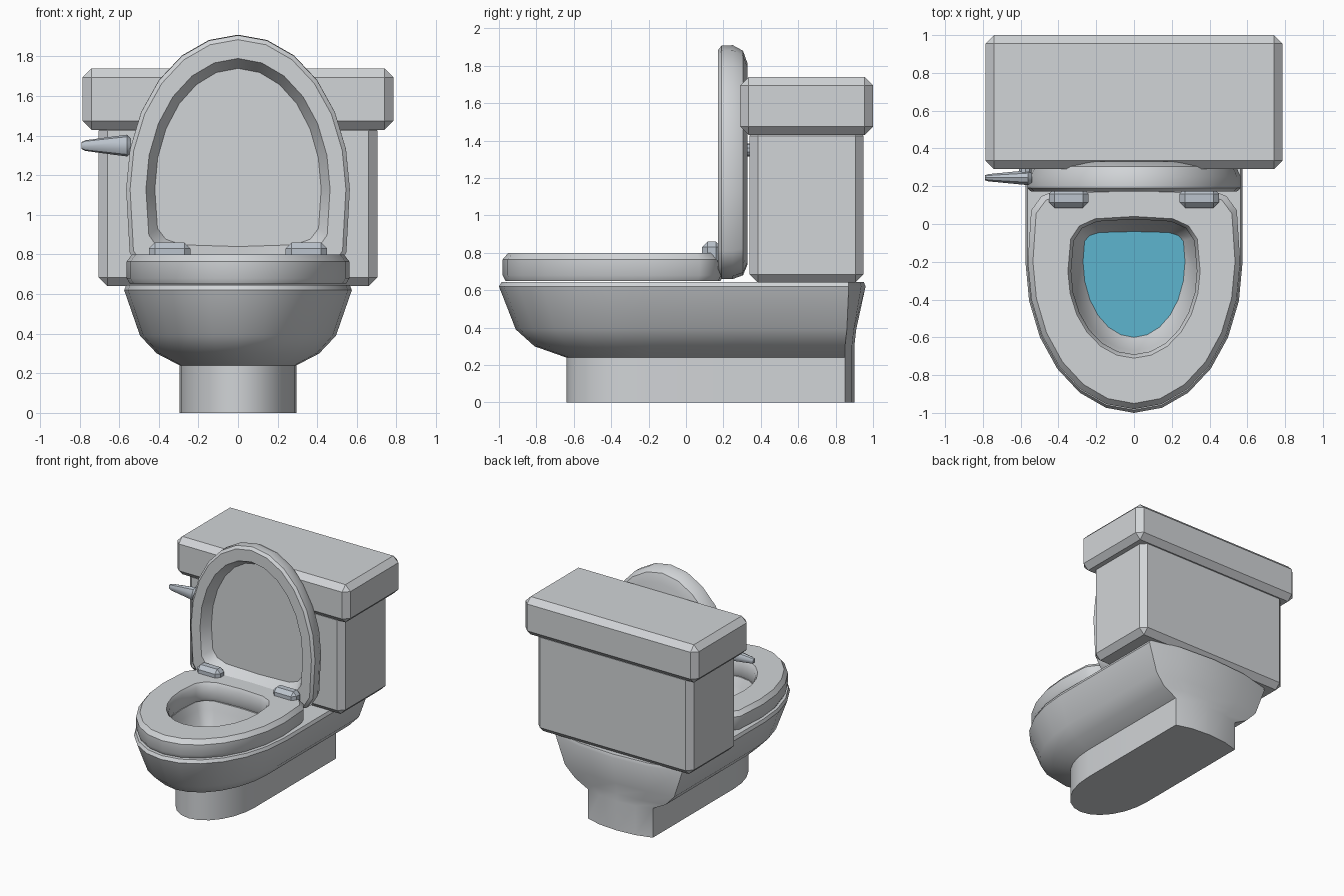
import bpy, bmesh, math

if "Cube" in bpy.data.objects:
    bpy.data.objects.remove(bpy.data.objects["Cube"])


def material(name, rgb):
    m = bpy.data.materials.new(name)
    m.diffuse_color = (*rgb, 1)
    m.use_nodes = True
    m.node_tree.nodes["Principled BSDF"].inputs["Base Color"].default_value = m.diffuse_color
    return m


CERAMIC = material("ceramic grey", (0.64, 0.66, 0.68))
METAL = material("metal blue grey", (0.50, 0.55, 0.61))
WATER = material("water blue", (0.11, 0.46, 0.62))
N, M = 6, 4  # segments in the front and back quarters of an outline


def mirror(half):
    """Close a half outline (front centre to back centre) across x = 0."""
    return half + [(-x, y) for x, y in half[-2:0:-1]]


def front_arc(w, yf, ym):
    return [(w * math.sin(a), ym - (ym - yf) * math.cos(a))
            for a in (math.pi / 2 * i / N for i in range(N + 1))]


def egg(w, yf, ym, yb, p=0.4):
    """Elliptical front, squarish back."""
    back = []
    for i in range(1, M):
        a = math.pi / 2 * i / M
        back.append((w * math.cos(a) ** p, ym + (yb - ym) * math.sin(a) ** p))
    return mirror(front_arc(w, yf, ym) + back + [(0, yb)])


def pedestal(w, yf, yc, yb):
    """Elliptical front, straight sides, slightly bowed back."""
    back = [(w, 0.3), (w, yc), (w * 0.55, yc + (yb - yc) * 0.75), (0, yb)]
    return mirror(front_arc(w, yf, -0.2) + back)


def at_z(outline, z):
    return [(x, y, z) for x, y in outline]


def loft(name, rings, mat, closed=False, smooth=35):
    """Skin equal-length rings; cap the ends, or join last to first."""
    bm = bmesh.new()
    vs = [[bm.verts.new(c) for c in r] for r in rings]
    n = len(vs[0])
    pairs = list(zip(vs, vs[1:])) + ([(vs[-1], vs[0])] if closed else [])
    for a, b in pairs:
        for i in range(n):
            j = (i + 1) % n
            bm.faces.new((a[i], a[j], b[j], b[i]))
    if not closed:
        bm.faces.new(vs[0])
        if len(vs) > 1:
            bm.faces.new(vs[-1])
    bmesh.ops.recalc_face_normals(bm, faces=bm.faces)
    me = bpy.data.meshes.new(name)
    bm.to_mesh(me)
    bm.free()
    me.materials.append(mat)
    ob = bpy.data.objects.new(name, me)
    bpy.context.collection.objects.link(ob)
    bpy.ops.object.select_all(action='DESELECT')
    ob.select_set(True)
    bpy.context.view_layer.objects.active = ob
    bpy.ops.object.shade_smooth_by_angle(angle=math.radians(smooth))
    return ob


def box(name, lo, hi, bevel, mat):
    bpy.ops.mesh.primitive_cube_add(
        size=1, location=[(a + b) / 2 for a, b in zip(lo, hi)])
    ob = bpy.context.object
    ob.name = name
    ob.scale = [b - a for a, b in zip(lo, hi)]
    bpy.ops.object.transform_apply(location=False, rotation=False, scale=True)
    mod = ob.modifiers.new("chamfer", 'BEVEL')
    mod.width, mod.segments = bevel, 1
    ob.data.materials.append(mat)
    return ob


# Bowl: foot, flared outside, rim, deck, then the hollow inside
outside = [(0.295, -0.64, 0.85, 0.90, 0.0), (0.295, -0.64, 0.85, 0.90, 0.24),
           (0.41, -0.81, 0.85, 0.90, 0.30), (0.495, -0.91, 0.86, 0.91, 0.39),
           (0.575, -1.0, 0.87, 0.96, 0.62), (0.565, -0.985, 0.87, 0.95, 0.645)]
inside = [(0.345, -0.70, -0.25, 0.03, 0.645), (0.325, -0.67, -0.24, 0.01, 0.58),
          (0.27, -0.60, -0.20, -0.04, 0.40), (0.15, -0.45, -0.20, -0.08, 0.30)]
loft("bowl", [at_z(pedestal(*r[:4]), r[4]) for r in outside] +
     [at_z(egg(*r[:4]), r[4]) for r in inside], CERAMIC)
loft("water", [at_z(egg(0.27, -0.60, -0.20, -0.04), 0.402)], WATER)

# Seat ring
seat = [(0.545, -0.965, 0.185, 0.65), (0.562, -0.98, 0.20, 0.68),
        (0.562, -0.98, 0.20, 0.765), (0.535, -0.95, 0.175, 0.80)]
hole = [(0.35, -0.71, 0.04, 0.80), (0.333, -0.69, 0.025, 0.77),
        (0.333, -0.69, 0.025, 0.68), (0.345, -0.70, 0.035, 0.65)]
loft("seat", [at_z(egg(w, f, -0.2, b), z) for w, f, b, z in seat] +
     [at_z(egg(w, f, -0.25, b, 0.55), z) for w, f, b, z in hole],
     CERAMIC, closed=True)

# Raised lid, from its back face round to the recessed front panel
lid = [(0.47, -0.88, 0.19, 0.33), (0.54, -0.95, 0.25, 0.305),
       (0.565, -0.98, 0.27, 0.25), (0.565, -0.977, 0.27, 0.19),
       (0.545, -0.955, 0.255, 0.172), (0.465, -0.86, 0.14, 0.172),
       (0.42, -0.81, 0.09, 0.255)]
loft("raised_lid", [[(x, d, 0.93 - y) for x, y in egg(w, f, -0.2, b)]
                    for w, f, b, d in lid], CERAMIC)

# Tank and its cover
box("tank", (-0.705, 0.34, 0.64), (0.705, 0.95, 1.47), 0.045, CERAMIC)
box("tank_cover", (-0.785, 0.29, 1.43), (0.785, 1.0, 1.74), 0.045, CERAMIC)

# Hinges
for side, s in (("left", -1), ("right", 1)):
    box("hinge_" + side, (s * 0.345 - 0.105, 0.085, 0.73),
        (s * 0.345 + 0.105, 0.19, 0.86), 0.03, METAL)

# Flush lever: tapered handle on a short pivot
ANGLES = [math.tau * (i + 0.5) / 10 for i in range(10)]
handle = [(-0.54, 0.035), (-0.56, 0.055), (-0.60, 0.05),
          (-0.77, 0.027), (-0.79, 0.018)]
loft("flush_lever", [[(x, 0.245 + 0.75 * r * math.cos(a), 1.35 + r * math.sin(a))
                      for a in ANGLES] for x, r in handle], METAL)
loft("lever_pivot", [[(-0.575 + 0.035 * math.cos(a), y, 1.35 + 0.035 * math.sin(a))
                      for a in ANGLES] for y in (0.25, 0.36)], METAL)
